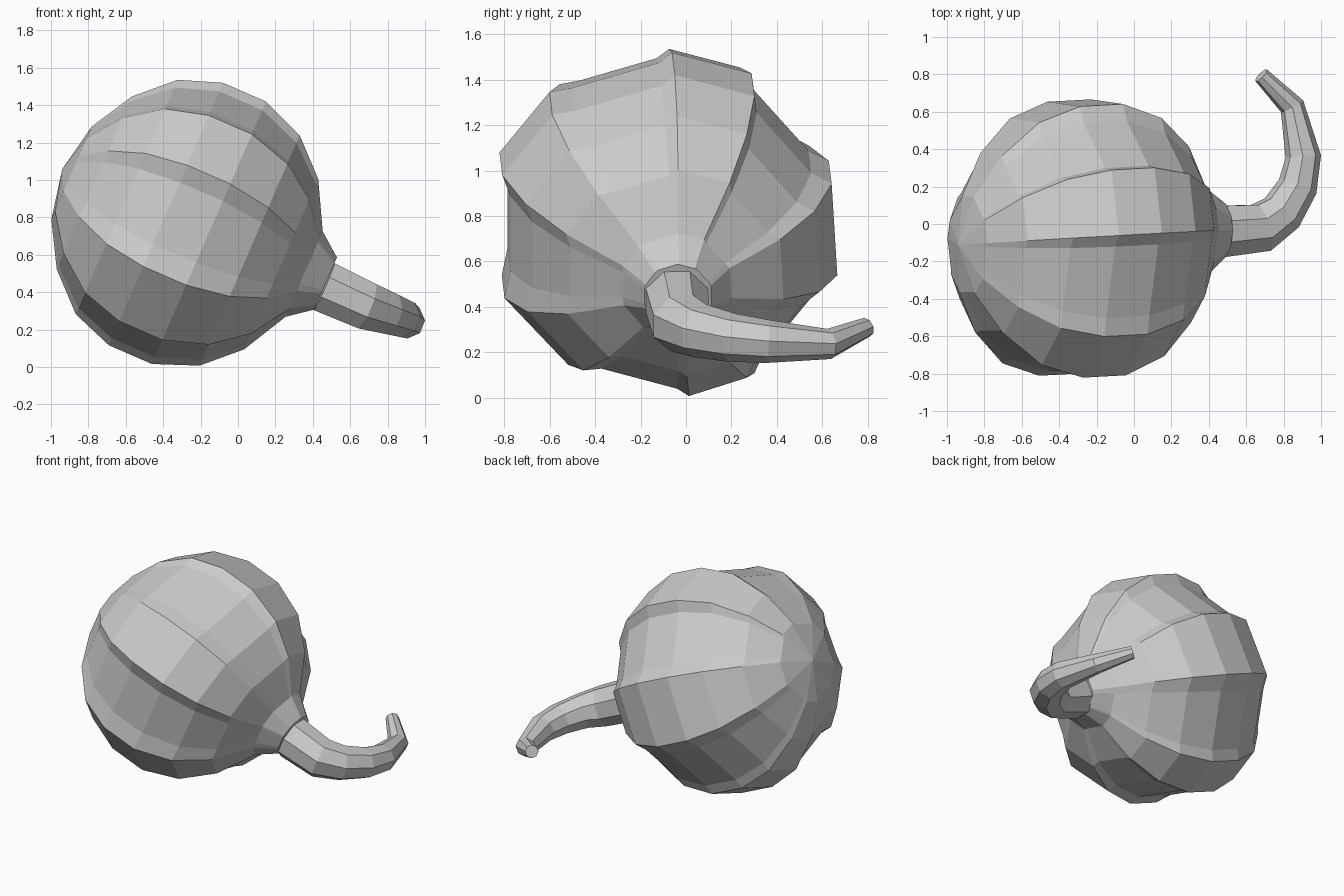
import bpy, bmesh, math
from mathutils import Vector

if "Cube" in bpy.data.objects:
    bpy.data.objects.remove(bpy.data.objects["Cube"])


def loft(name, rings, cap_start, cap_end):
    bm = bmesh.new()
    vs = [[bm.verts.new(p) for p in r] for r in rings]
    n = len(vs[0])
    for a, b in zip(vs, vs[1:]):
        for i in range(n):
            j = (i + 1) % n
            bm.faces.new((a[i], a[j], b[j], b[i]))
    for flag, ring in ((cap_start, vs[0]), (cap_end, vs[-1])):
        if isinstance(flag, Vector):
            tip = bm.verts.new(flag)
            for i in range(n):
                bm.faces.new((ring[i], ring[(i + 1) % n], tip))
        elif flag:
            bm.faces.new(ring)
    bmesh.ops.recalc_face_normals(bm, faces=bm.faces)
    me = bpy.data.meshes.new(name)
    bm.to_mesh(me)
    bm.free()
    ob = bpy.data.objects.new(name, me)
    bpy.context.collection.objects.link(ob)
    return ob


# Gourd cross-section (y, z): five raised ribs with sunken panels between
SECTION = [(-0.06, 1.53), (0.29, 1.43), (0.30, 1.35), (0.54, 1.06),
           (0.63, 1.01), (0.655, 0.57), (0.56, 0.49), (0.32, 0.17),
           (0.29, 0.10), (0.0, 0.0), (-0.06, 0.04), (-0.44, 0.15),
           (-0.53, 0.14), (-0.81, 0.46), (-0.785, 0.59), (-0.785, 0.95),
           (-0.82, 1.05), (-0.60, 1.34), (-0.50, 1.36), (-0.12, 1.48)]
SECTION = [((y + 0.08) / 0.77, (z - 0.765) / 0.77) for y, z in SECTION]

TILT = math.radians(23.5)
AXIS = Vector((math.cos(TILT), 0.05, -math.sin(TILT)))
UP = Vector((math.sin(TILT), 0, math.cos(TILT)))
CENTRE = Vector((-0.27, -0.075, 0.768))

# Lengthwise profile: distance along axis, radius, blend towards round
PROFILE = [(-0.676, 0.273, 0.3), (-0.544, 0.506, 0.1), (-0.354, 0.688, 0),
           (-0.126, 0.77, 0), (0.125, 0.77, 0), (0.362, 0.676, 0),
           (0.546, 0.50, 0.05), (0.68, 0.25, 0.5), (0.805, 0.152, 1)]

# Body
rings = []
for t, r, k in PROFILE:
    ring = []
    for u, v in SECTION:
        length = math.hypot(u, v)
        s = r * (1 - k + k / length)
        ring.append(CENTRE + AXIS * t + Vector((0, u * s, 0)) + UP * (v * s))
    rings.append(ring)
loft("gourd_body", rings, CENTRE + AXIS * -0.73, True)

# Curled, tapering stem
PATH = [(0.46, -0.04, 0.43, 0.148), (0.68, -0.02, 0.33, 0.138),
        (0.79, 0.06, 0.295, 0.12), (0.875, 0.20, 0.265, 0.107),
        (0.905, 0.36, 0.248, 0.095), (0.845, 0.63, 0.237, 0.067),
        (0.68, 0.795, 0.31, 0.044)]
pts = [Vector(p[:3]) for p in PATH]
rings = []
side = UP.copy()
for i, p in enumerate(pts):
    d = AXIS if i == 0 else pts[min(i + 1, len(pts) - 1)] - pts[i - 1]
    d = d.normalized()
    side = (side - d * side.dot(d)).normalized()
    other = d.cross(side)
    rings.append([p + PATH[i][3] * (side * math.cos(a) + other * math.sin(a))
                  for a in [(k + 0.5) * math.tau / 8 for k in range(8)]])
loft("stem", rings, True, True)
